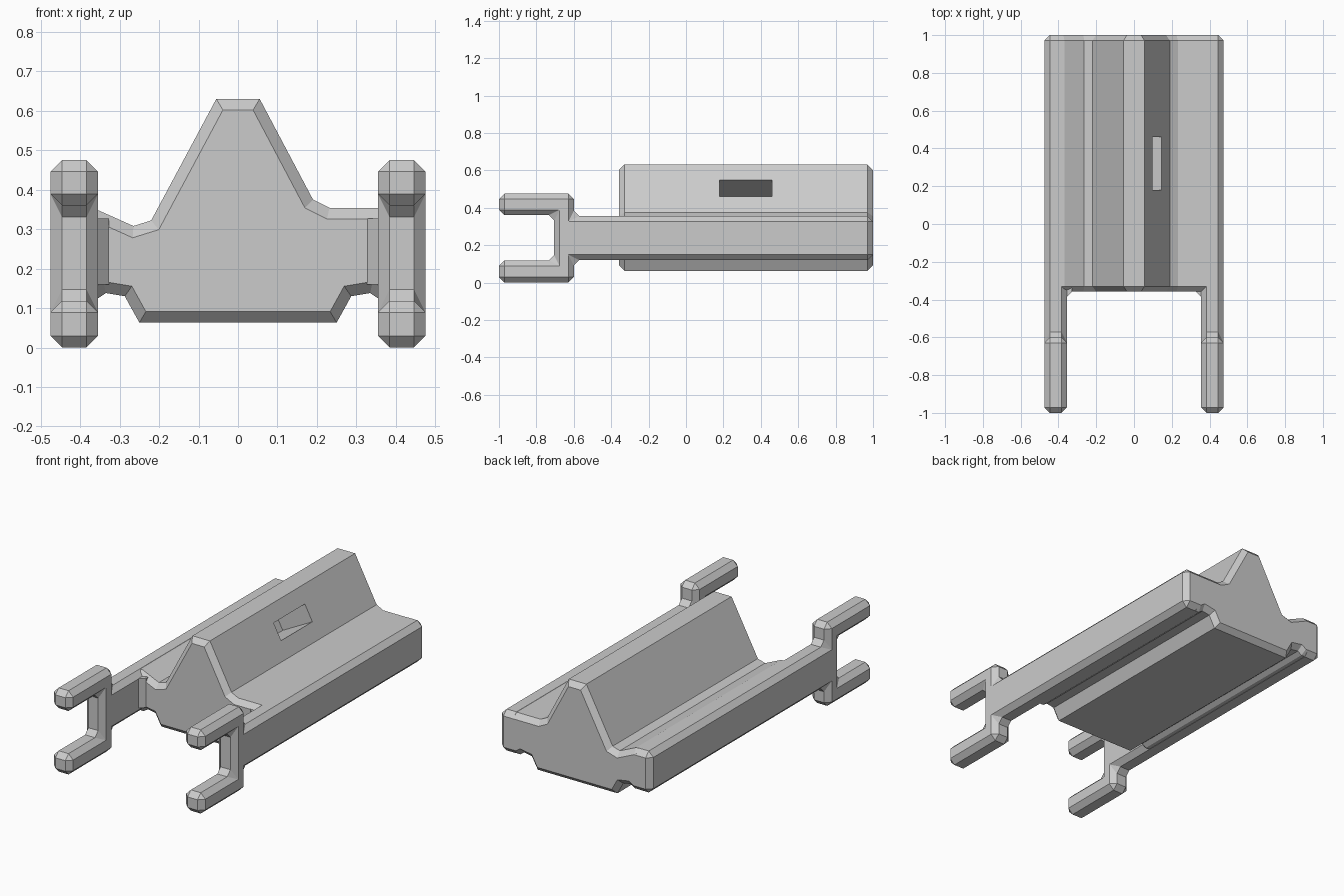
import bpy, bmesh, math
from mathutils import Vector, Matrix

if "Cube" in bpy.data.objects:
    bpy.data.objects.remove(bpy.data.objects["Cube"])


def prism(name, points, to3d, direction, bevel=0.0, caps_only=False):
    """Extrude a 2D profile, optionally chamfering all edges or just the cap edges."""
    bm = bmesh.new()
    base = bm.faces.new([bm.verts.new(to3d(*p)) for p in points])
    ext = bmesh.ops.extrude_face_region(bm, geom=[base], use_keep_orig=True)
    bmesh.ops.translate(bm, vec=Vector(direction),
                        verts=[g for g in ext["geom"] if isinstance(g, bmesh.types.BMVert)])
    bmesh.ops.recalc_face_normals(bm, faces=bm.faces[:])
    if bevel:
        edges = bm.edges[:]
        if caps_only:
            axis = Vector(direction).normalized()
            edges = [e for e in edges
                     if abs((e.verts[0].co - e.verts[1].co).dot(axis)) < 1e-4]
        bmesh.ops.bevel(bm, geom=edges, offset=bevel, offset_type='OFFSET',
                        segments=1, profile=0.5, affect='EDGES', clamp_overlap=False)
        bmesh.ops.recalc_face_normals(bm, faces=bm.faces[:])
    mesh = bpy.data.meshes.new(name)
    bm.to_mesh(mesh)
    bm.free()
    ob = bpy.data.objects.new(name, mesh)
    bpy.context.collection.objects.link(ob)
    return ob


# Main body: ridged cross-section running front to back
body_profile = [
    (-0.055, 0.63), (0.055, 0.63), (0.19, 0.375), (0.232, 0.354), (0.42, 0.354),
    (0.42, 0.121), (0.36, 0.121), (0.335, 0.138), (0.287, 0.13), (0.25, 0.063),
    (-0.25, 0.063), (-0.287, 0.13), (-0.335, 0.138), (-0.36, 0.121), (-0.42, 0.121),
    (-0.42, 0.354), (-0.368, 0.354), (-0.265, 0.308), (-0.22, 0.322),
]
body = prism("ridged_body", body_profile, lambda x, z: (x, -0.358, z),
             (0, 1.3575, 0), 0.028, caps_only=True)

# Slot sunk square into the right slope of the ridge
bpy.ops.mesh.primitive_cube_add(size=1)
cutter = bpy.context.object
cutter.name = "slot_cutter"
cutter.hide_render = True
slope = math.atan2(0.135, 0.255)
cutter.matrix_world = (Matrix.Translation((0.121, 0.32, 0.505))
                       @ Matrix.Rotation(-slope, 4, 'Y')
                       @ Matrix.Diagonal((0.42, 0.28, 0.10, 1)))
cut = body.modifiers.new("slot", 'BOOLEAN')
cut.operation = 'DIFFERENCE'
cut.solver = 'EXACT'
cut.object = cutter
bpy.ops.object.select_all(action='DESELECT')
bpy.context.view_layer.objects.active = body
body.select_set(True)
bpy.ops.object.modifier_apply(modifier="slot")
bpy.data.objects.remove(cutter)

# Side rails ending in two-pronged forks, plus the inner corner fillets
fork_profile = [
    (-1, 0), (-0.6, 0), (-0.6, 0.12), (1, 0.12), (1, 0.355), (-0.6, 0.355),
    (-0.6, 0.475), (-1, 0.475), (-1, 0.36), (-0.705, 0.36), (-0.705, 0.118), (-1, 0.118),
]
for side, label in ((-1, "left"), (1, "right")):
    prism(label + "_fork_rail", fork_profile,
          lambda y, z: (side * 0.415 - 0.06, y, z), (0.12, 0, 0), 0.029)
    prism(label + "_corner_fillet",
          [(0.327, -0.357), (0.357, -0.387), (0.375, -0.387), (0.375, -0.32), (0.327, -0.32)],
          lambda x, y: (side * x, y, 0.16), (0, 0, 0.167))
